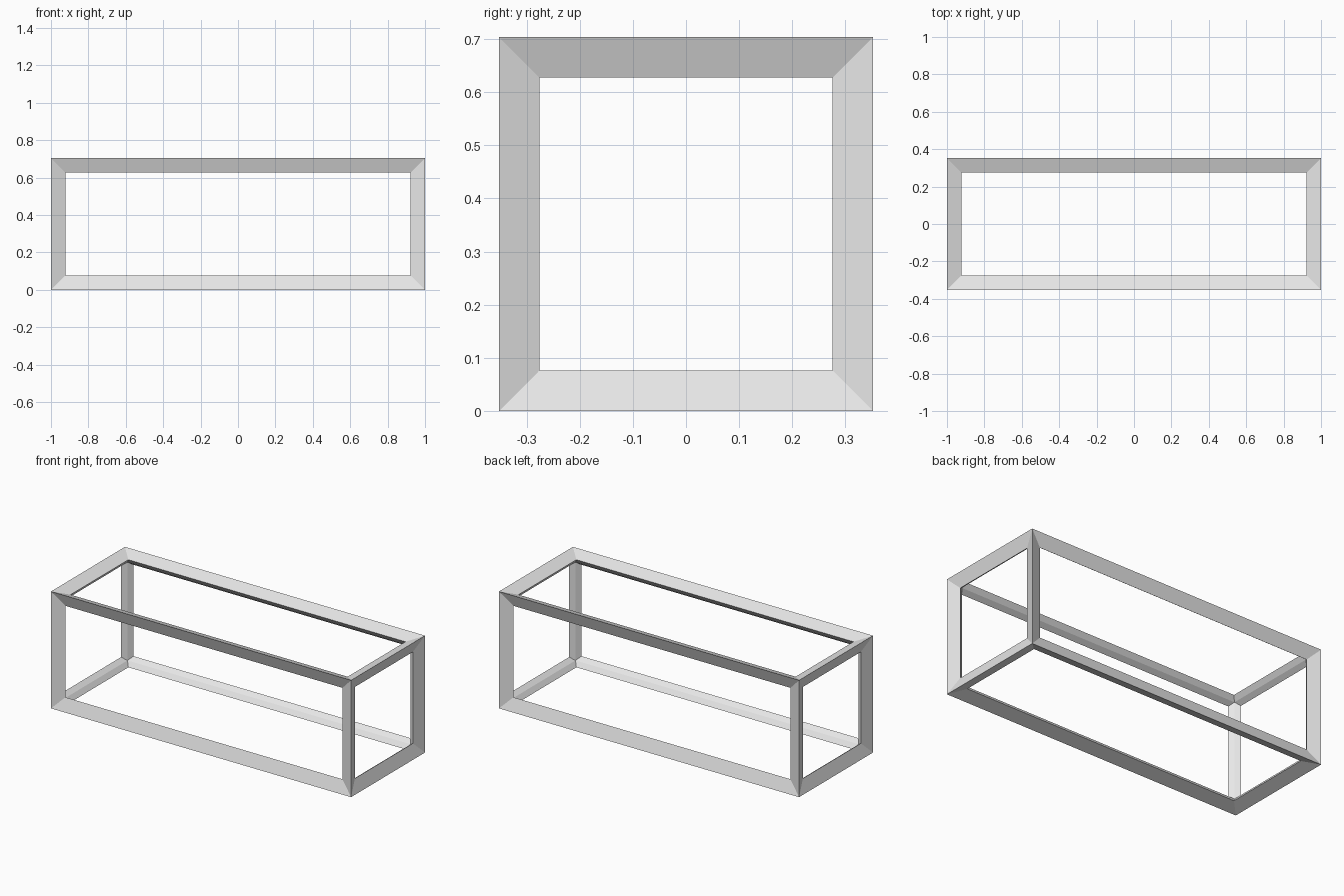
import bpy
import bmesh
from itertools import product
from mathutils import Vector

cube = bpy.data.objects.get("Cube")
if cube:
    bpy.data.objects.remove(cube, do_unlink=True)

# Box the frame follows, half the ridge height, and the width of the bars
UNIT = 0.324
HALF = Vector((3 * UNIT, UNIT, UNIT))
RIDGE = 0.028
INSET = 0.0486

grey = bpy.data.materials.new("light_grey")
grey.use_nodes = True
colour = (0.8, 0.8, 0.8, 1)
grey.diffuse_color = colour
grey.node_tree.nodes["Principled BSDF"].inputs["Base Color"].default_value = colour

bm = bmesh.new()
lift = HALF.z + RIDGE


def corner_vert(signs, offsets):
    """Corner of the box, moved along each axis by the given offsets."""
    return bm.verts.new([s * (h + o) + (lift if i == 2 else 0)
                         for i, (s, h, o) in enumerate(zip(signs, HALF, offsets))])


# Each corner has an outer tip, an inner tip and one inset point per side
outer, inner, inset = {}, {}, {}
for c in product((-1, 1), repeat=3):
    outer[c] = corner_vert(c, [RIDGE] * 3)
    inner[c] = corner_vert(c, [-RIDGE] * 3)
    for axis in range(3):
        inset[c, axis] = corner_vert(c, [0 if i == axis else -INSET for i in range(3)])

# Each side gets a ring of sloping outer faces and a ring of inner faces
for axis, sign in product(range(3), (-1, 1)):
    ring = []
    for u, v in ((-1, -1), (1, -1), (1, 1), (-1, 1)):
        c = [u, v]
        c.insert(axis, sign)
        ring.append(tuple(c))
    for a, b in zip(ring, ring[1:] + ring[:1]):
        for tips in (outer, inner):
            bm.faces.new((tips[a], tips[b], inset[b, axis], inset[a, axis]))

bmesh.ops.recalc_face_normals(bm, faces=bm.faces)
mesh = bpy.data.meshes.new("box_frame")
bm.to_mesh(mesh)
bm.free()
mesh.materials.append(grey)
frame = bpy.data.objects.new("box_frame", mesh)
bpy.context.collection.objects.link(frame)
